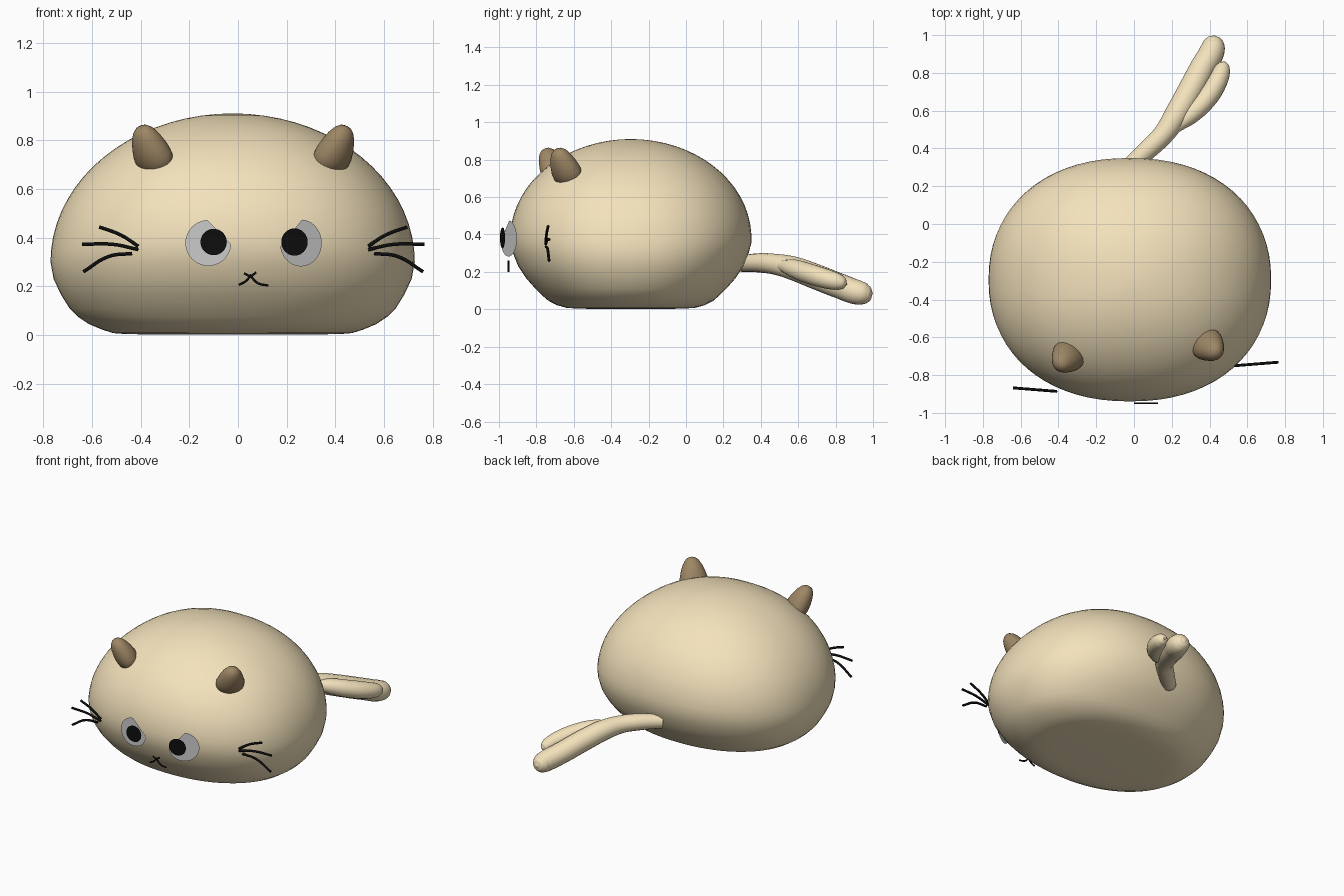
import bpy, bmesh, math
from mathutils import Vector

if "Cube" in bpy.data.objects:
    bpy.data.objects.remove(bpy.data.objects["Cube"])


def material(name, rgb):
    m = bpy.data.materials.new(name)
    m.diffuse_color = (*rgb, 1)
    m.use_nodes = True
    m.node_tree.nodes["Principled BSDF"].inputs["Base Color"].default_value = m.diffuse_color
    return m


CREAM = material("cream", (0.90, 0.76, 0.50))
BROWN = material("brown", (0.34, 0.24, 0.13))
BLACK = material("black", (0.004, 0.004, 0.004))


def finish(name, bm, mat=None, smooth=True):
    bmesh.ops.recalc_face_normals(bm, faces=bm.faces)
    me = bpy.data.meshes.new(name)
    bm.to_mesh(me)
    bm.free()
    for p in me.polygons:
        p.use_smooth = smooth
    if mat:
        me.materials.append(mat)
    ob = bpy.data.objects.new(name, me)
    bpy.context.collection.objects.link(ob)
    return ob


def stacked(name, profile, mat, power=2.0, n=48):
    """Closed solid from superellipse rings (z, half width x, half width y)."""
    bm = bmesh.new()
    rings = []
    for z, a, b in profile:
        ring = []
        for i in range(n):
            t = 2 * math.pi * i / n
            c, s = math.cos(t), math.sin(t)
            ring.append(bm.verts.new((math.copysign(abs(c) ** (2 / power), c) * a,
                                      math.copysign(abs(s) ** (2 / power), s) * b, z)))
        rings.append(ring)
    for lo, hi in zip(rings, rings[1:]):
        for i in range(n):
            j = (i + 1) % n
            bm.faces.new((lo[i], lo[j], hi[j], hi[i]))
    bm.faces.new(rings[0])
    bm.faces.new(rings[-1])
    return finish(name, bm, mat)


def tube(name, points, mat, res=3):
    """Round tube through (x, y, z, radius) points."""
    cu = bpy.data.curves.new(name, 'CURVE')
    cu.dimensions = '3D'
    cu.bevel_depth = 1.0
    cu.bevel_resolution = res
    cu.use_fill_caps = True
    cu.resolution_u = 8
    sp = cu.splines.new('BEZIER')
    sp.radius_interpolation = 'CARDINAL'
    sp.bezier_points.add(len(points) - 1)
    for bp, (x, y, z, r) in zip(sp.bezier_points, points):
        bp.co = (x, y, z)
        bp.radius = r
        bp.handle_left_type = bp.handle_right_type = 'AUTO'
    cu.materials.append(mat)
    ob = bpy.data.objects.new(name, cu)
    bpy.context.collection.objects.link(ob)
    bpy.ops.object.select_all(action='DESELECT')
    ob.select_set(True)
    bpy.context.view_layer.objects.active = ob
    bpy.ops.object.convert(target='MESH')
    bpy.ops.object.shade_smooth()


def disc(name, centre, radius, yaw, mat=None, cut=None):
    """Flat upright disc facing the front; cut = (point x, z, normal x, z) trims it."""
    bm = bmesh.new()
    verts = [bm.verts.new((radius * math.cos(2 * math.pi * i / 48), 0,
                           radius * math.sin(2 * math.pi * i / 48))) for i in range(48)]
    bm.faces.new(verts)
    if cut:
        px, pz, nx, nz = cut
        bmesh.ops.bisect_plane(bm, geom=bm.verts[:] + bm.edges[:] + bm.faces[:],
                               plane_co=(px, 0, pz), plane_no=(nx, 0, nz), clear_outer=True)
    for f in bm.faces:
        if f.normal.y > 0:
            f.normal_flip()
    ob = finish(name, bm, mat, False)
    for p in [ob.data]:
        p.update()
        if p.polygons[0].normal.y > 0:
            p.flip_normals()
    ob.location = centre
    ob.rotation_euler.z = yaw


# Body: flat rounded underside, then an elliptical dome
lower = [(0.004, 0.44, 0.29), (0.008, 0.49, 0.345), (0.022, 0.535, 0.395), (0.045, 0.59, 0.44),
         (0.075, 0.635, 0.475), (0.11, 0.67, 0.51), (0.166, 0.705, 0.56), (0.23, 0.735, 0.602)]
dome = []
for k in range(19):
    z = 0.30 + 0.6098 * math.sin(math.radians(90 * k / 18))
    a = 0.748 * math.sqrt(1 - ((z - 0.30) / 0.61) ** 2)
    b = 0.645 * math.sqrt(1 - ((z - 0.38) / 0.53) ** 2)
    dome.append((z, a, b))
dome[0] = (0.30, 0.748, 0.63)
body = stacked("body", [(0.002, 0.3, 0.2)] + lower + dome, CREAM, 2.2, 72)
body.location = (-0.022, -0.295, 0)

# Ears: blunt rounded cones leaning outward and forward
ear_profile = [(-0.05, 0.07, 0.05), (-0.02, 0.088, 0.065), (0.02, 0.088, 0.068), (0.06, 0.077, 0.064),
               (0.10, 0.062, 0.054), (0.13, 0.045, 0.041), (0.147, 0.027, 0.025), (0.153, 0.008, 0.008)]
for side, base, tip in (("left", (-0.345, -0.695, 0.725), (-0.40, -0.755, 0.86)),
                        ("right", (0.385, -0.635, 0.725), (0.445, -0.69, 0.86))):
    ear = stacked(side + "_ear", ear_profile, BROWN, 2, 32)
    ear.location = base
    ear.rotation_euler = (Vector(tip) - Vector(base)).to_track_quat('Z', 'Y').to_euler()

# Eyes with slanted brow cuts, and pupils
disc("left_eye", (-0.122, -0.947, 0.378), 0.094, 0.0, None, (0.0, 0.09, 0.72, 0.70))
disc("right_eye", (0.258, -0.948, 0.378), 0.096, math.radians(27), None, (0.0, 0.09, -0.74, 0.67))
disc("left_pupil", (-0.10, -0.975, 0.382), 0.054, math.radians(3), BLACK)
disc("right_pupil", (0.232, -0.981, 0.382), 0.056, math.radians(14), BLACK)

# Whiskers: one fan, mirrored; (outward distance, height) from the root
fan = [[(0.0, 0.365), (0.07, 0.41), (0.16, 0.444)],
       [(0.0, 0.351), (0.10, 0.372), (0.23, 0.373)],
       [(0.025, 0.335), (0.12, 0.323), (0.225, 0.26)]]
for side, sx, x0, y0 in (("left", -1, -0.41, -0.886), ("right", 1, 0.535, -0.75)):
    for i, line in enumerate(fan):
        tube(f"{side}_whisker_{i + 1}",
             [(x0 + sx * d, y0 + 0.08 * d, z, 0.0075) for d, z in line], BLACK)

# Mouth strokes
for i, line in enumerate([[(0.003, 0.206), (0.03, 0.22), (0.055, 0.248)],
                          [(0.05, 0.245), (0.08, 0.214), (0.125, 0.203)],
                          [(0.025, 0.254), (0.05, 0.243), (0.075, 0.257)]]):
    tube(f"mouth_{i + 1}", [(x, -0.949, z, 0.005) for x, z in line], BLACK)

# Tail with a side tuft
tube("tail", [(-0.03, 0.30, 0.245, 0.045), (0.08, 0.40, 0.248, 0.052), (0.16, 0.48, 0.24, 0.056),
              (0.22, 0.57, 0.22, 0.064), (0.285, 0.68, 0.18, 0.068), (0.36, 0.82, 0.125, 0.068),
              (0.415, 0.92, 0.09, 0.066), (0.422, 0.965, 0.085, 0.054), (0.424, 0.988, 0.085, 0.033),
              (0.425, 0.998, 0.085, 0.005)], CREAM, 6)
tube("tail_tuft", [(0.22, 0.51, 0.235, 0.03), (0.29, 0.57, 0.22, 0.048), (0.38, 0.66, 0.19, 0.055),
                   (0.445, 0.76, 0.16, 0.052), (0.468, 0.82, 0.145, 0.043), (0.476, 0.848, 0.138, 0.026),
                   (0.479, 0.86, 0.135, 0.005)], CREAM, 6)
